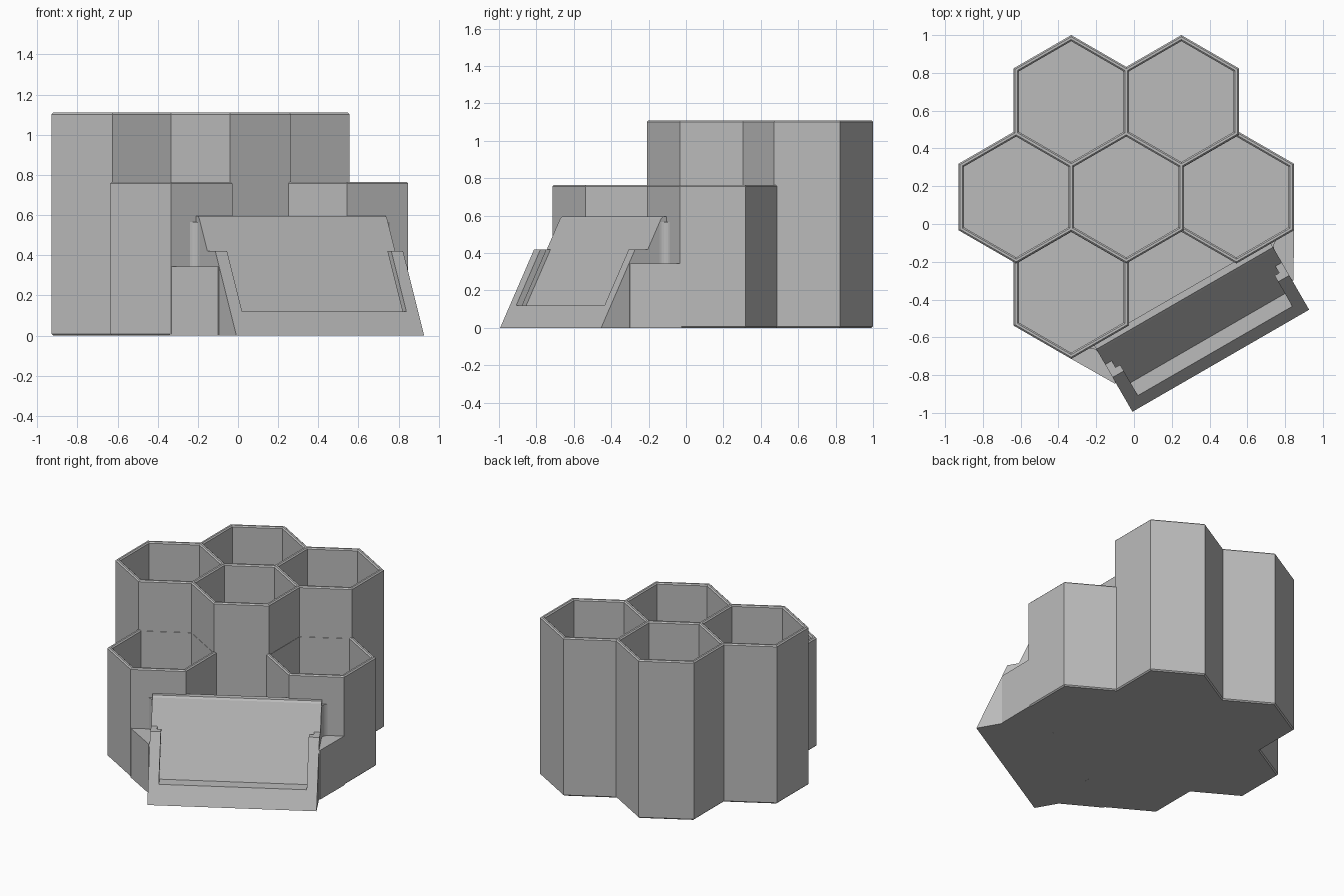
import bpy, bmesh, math

if "Cube" in bpy.data.objects:
    bpy.data.objects.remove(bpy.data.objects["Cube"], do_unlink=True)

# Single plain material
GREY = (0.50, 0.50, 0.50, 1.0)
mat = bpy.data.materials.new("light_grey")
mat.use_nodes = True
mat.diffuse_color = GREY
bsdf = mat.node_tree.nodes["Principled BSDF"]
bsdf.inputs["Base Color"].default_value = GREY
bsdf.inputs["Roughness"].default_value = 0.6

C30, S30 = math.cos(math.pi / 6), 0.5
PITCH, OUTER, INNER = 0.583, 0.305, 0.277     # cell spacing and wall apothems
MID_X, MID_Y = -0.041, 0.143                  # centre cell
ROW = PITCH * C30
LOW, TALL, FLOOR, CHAMFER = 0.765, 1.11, 0.03, 0.008
STAND = (MID_X + PITCH / 2, MID_Y - ROW)      # origin of the tilted stand


def loft(name, rings):
    """Solid through a stack of equal-length rings, capped at both ends."""
    bm = bmesh.new()
    loops = [[bm.verts.new(p) for p in ring] for ring in rings]
    for lo, hi in zip(loops, loops[1:]):
        n = len(lo)
        for i in range(n):
            j = (i + 1) % n
            bm.faces.new((lo[i], lo[j], hi[j], hi[i]))
    bm.faces.new(loops[0])
    bm.faces.new(loops[-1])
    bmesh.ops.recalc_face_normals(bm, faces=bm.faces)
    mesh = bpy.data.meshes.new(name)
    bm.to_mesh(mesh)
    bm.free()
    mesh.materials.append(mat)
    obj = bpy.data.objects.new(name, mesh)
    bpy.context.collection.objects.link(obj)
    return obj


def hexagon(cx, cy, apothem, z):
    r = apothem / C30
    return [(cx + r * math.sin(i * math.pi / 3), cy + r * math.cos(i * math.pi / 3), z)
            for i in range(6)]


def place(a, d, z):
    """Stand coordinates: a along its width, d outwards to the front."""
    return (STAND[0] + C30 * a + S30 * d, STAND[1] + S30 * a - C30 * d, z)


def upright(name, outline, z0, z1, lean=0.0):
    """Extrude an (a, d) outline upwards, leaning back by lean per unit height."""
    return loft(name, [[place(a, d - lean * z, z) for a, d in outline] for z in (z0, z1)])


def across(name, profile, half):
    """Extrude a (d, z) profile over the width of the stand."""
    return loft(name, [[place(a, d, z) for d, z in profile] for a in (-half, half)])


# Hexagonal open cells: column offset, row, height
cells = [("back_right_cell", -0.5, 1, TALL), ("back_left_cell", 0.5, 1, TALL),
         ("middle_right_cell", -1, 0, TALL), ("centre_cell", 0, 0, TALL),
         ("middle_left_cell", 1, 0, LOW), ("front_right_cell", -0.5, -1, LOW)]
for name, col, row, h in cells:
    section = [(OUTER - CHAMFER, 0), (OUTER, CHAMFER), (OUTER, h - CHAMFER),
               (OUTER - CHAMFER, h), (INNER + CHAMFER, h), (INNER, h - CHAMFER),
               (INNER, FLOOR)]
    loft(name, [hexagon(MID_X + col * PITCH, MID_Y + row * ROW, ap, z) for ap, z in section])

# Half cell floor behind the stand
upright("half_cell_floor", [(-0.34, 0.02), (0.34, 0.02), (0.17, -0.29), (-0.17, -0.29)], 0, FLOOR)

# Tilted stand: backrest wedge and bottom ledge
HALF = 0.54
across("backrest", [(0, 0), (0.34, 0), (0.048, 0.583), (0.036, 0.595), (0, 0.595)], HALF)
across("bottom_ledge", [(0.1, 0), (0.418, 0), (0.358, 0.12), (0.1, 0.12)], HALF)

for side, s in (("right", -1), ("left", 1)):
    # Grooved side arm
    arm = [(HALF, 0.3), (HALF, 0.418), (0.472, 0.418), (0.472, 0.38), (0.5, 0.38), (0.5, 0.3)]
    upright(side + "_arm", [(s * a, d) for a, d in arm], 0, 0.42, 0.5)
    # Triangular side block joining the stand to the cells
    block = [(0.684, -0.005), (0.684, 0.008), (0.546, 0.243), (0.52, 0.243), (0.52, -0.005)]
    upright(side + "_side_block", [(s * a, d) for a, d in block], 0, 0.345)
    # Concave fillet between backrest side and cell wall
    r = 0.045
    arc = [(HALF + r - r * math.cos(t), 0.012 + r - r * math.sin(t))
           for t in [i * math.pi / 12 for i in range(7)]]
    fillet = [(HALF - 0.01, 0.0), (HALF - 0.01, 0.012 + r)] + arc + [(HALF + r, 0.0)]
    fil = upright(side + "_fillet", [(s * a, d) for a, d in fillet], 0.3, 0.565)
